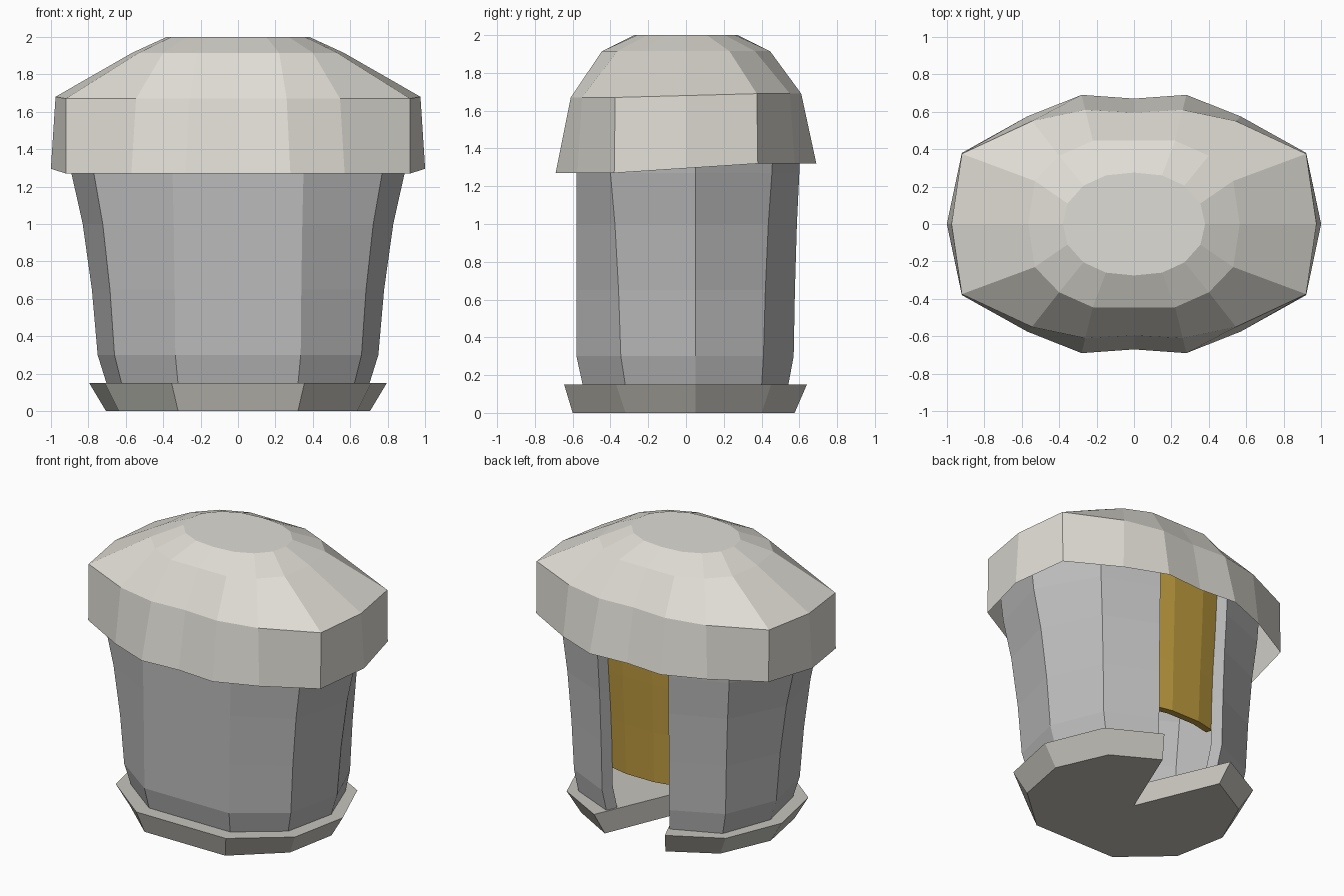
import bpy

if "Cube" in bpy.data.objects:
    bpy.data.objects.remove(bpy.data.objects["Cube"])


def material(name, color):
    mat = bpy.data.materials.new(name)
    mat.diffuse_color = (*color, 1)
    mat.use_nodes = True
    mat.node_tree.nodes["Principled BSDF"].inputs["Base Color"].default_value = mat.diffuse_color
    return mat


def make(name, verts, faces, mat):
    mesh = bpy.data.meshes.new(name)
    mesh.from_pydata(verts, [], faces)
    mesh.update()
    obj = bpy.data.objects.new(name, mesh)
    bpy.context.collection.objects.link(obj)
    mesh.materials.append(mat)
    return obj


def mirrored(half):
    """Outline running clockwise from the back right to the back left."""
    return half + [(-x, y) for x, y in reversed(half)]


def blend(a, b, t):
    return [(p[0] + (q[0] - p[0]) * t, p[1] + (q[1] - p[1]) * t) for p, q in zip(a, b)]


def loft(name, rings, closed, caps, mat):
    """Skin stacked rings of 3D points; optionally cap bottom and top."""
    n = len(rings[0])
    verts = [v for ring in rings for v in ring]
    faces = []
    for i in range(len(rings) - 1):
        for j in range(n if closed else n - 1):
            k = (j + 1) % n
            faces.append((i * n + k, i * n + j, (i + 1) * n + j, (i + 1) * n + k))
    if caps[0]:
        faces.append(tuple(range(n)))
    if caps[1]:
        top = (len(rings) - 1) * n
        faces.append(tuple(reversed(range(top, top + n))))
    return make(name, verts, faces, mat)


def at(outline, z):
    return [(x, y, z) for x, y in outline]


def thicken(obj, amount):
    mod = obj.modifiers.new("thickness", 'SOLIDIFY')
    mod.thickness = amount
    mod.offset = -1
    mod.use_even_offset = True


stone = material("stone", (0.5, 0.5, 0.5))
pale = material("pale_stone", (0.74, 0.72, 0.66))
base_mat = material("base_stone", (0.56, 0.55, 0.5))
gold = material("gold", (0.52, 0.33, 0.05))

# Base slab: a flared ten-sided plate with the doorway wedge cut to its centre
base_low = [(0.24, 0.575), (0.55, 0.40), (0.705, 0.05), (0.635, -0.32), (0.32, -0.60)]
base_high = [(0.28, 0.64), (0.63, 0.45), (0.795, 0.05), (0.71, -0.37), (0.355, -0.645)]
loft("base", [at(mirrored(base_low) + [(0, 0)], 0),
              at(mirrored(base_high) + [(0, 0)], 0.15)], True, (True, True), base_mat)

# Wall: open at the back between the first and last outline points
foot = [(0.25, 0.54), (0.57, 0.40), (0.70, 0.05), (0.62, -0.32), (0.32, -0.545)]
knee = [(0.265, 0.57), (0.60, 0.41), (0.75, 0.05), (0.66, -0.345), (0.335, -0.58)]
eave = [(0.28, 0.60), (0.66, 0.455), (0.89, 0.05), (0.77, -0.40), (0.35, -0.58)]
wall_rings = [at(mirrored(foot), 0.14)]
for z, t in ((0.30, 0), (0.65, 0.22), (1.0, 0.57), (1.27, 1), (1.5, 1.2)):
    wall_rings.append(at(mirrored(blend(knee, eave, t)), z))
wall = loft("wall", wall_rings, False, (False, False), stone)
thicken(wall, 0.08)

# Door curtain: curved panel hanging in the doorway
door_low = [(-0.25, 0.49), (-0.11, 0.52), (0.11, 0.52), (0.25, 0.49)]
door_high = [(-0.28, 0.53), (-0.12, 0.56), (0.12, 0.56), (0.28, 0.53)]
door = loft("door_curtain", [at(blend(door_low, door_high, t), z)
                             for z, t in ((0.44, 0), (0.8, 0.3), (1.15, 0.7), (1.5, 1))],
            False, (False, False), gold)
thicken(door, 0.05)


# Roof: hollow sixteen-sided cap, its rim slightly higher at the back
def roof_ring(quarter, z, tilt):
    half = quarter + [(x, -y) for x, y in reversed(quarter[:-1])]
    full = half + [(-x, y) for x, y in reversed(half[1:-1])]
    return [(x, y, z + tilt * max(-1, min(1, y / 0.37))) for x, y in full]


roof_rings = [
    roof_ring([(0, 0.67), (0.28, 0.69), (0.57, 0.575), (0.92, 0.38), (1.0, 0)], 1.295, 0.025),
    roof_ring([(0, 0.595), (0.26, 0.61), (0.545, 0.55), (0.92, 0.375), (0.975, 0)], 1.68, 0.01),
    roof_ring([(0, 0.445), (0.22, 0.445), (0.40, 0.365), (0.53, 0.23), (0.565, 0)], 1.915, 0),
    roof_ring([(0, 0.275), (0.15, 0.26), (0.27, 0.205), (0.355, 0.11), (0.38, 0)], 2.0, 0),
]
loft("roof", roof_rings, True, (False, True), pale)
